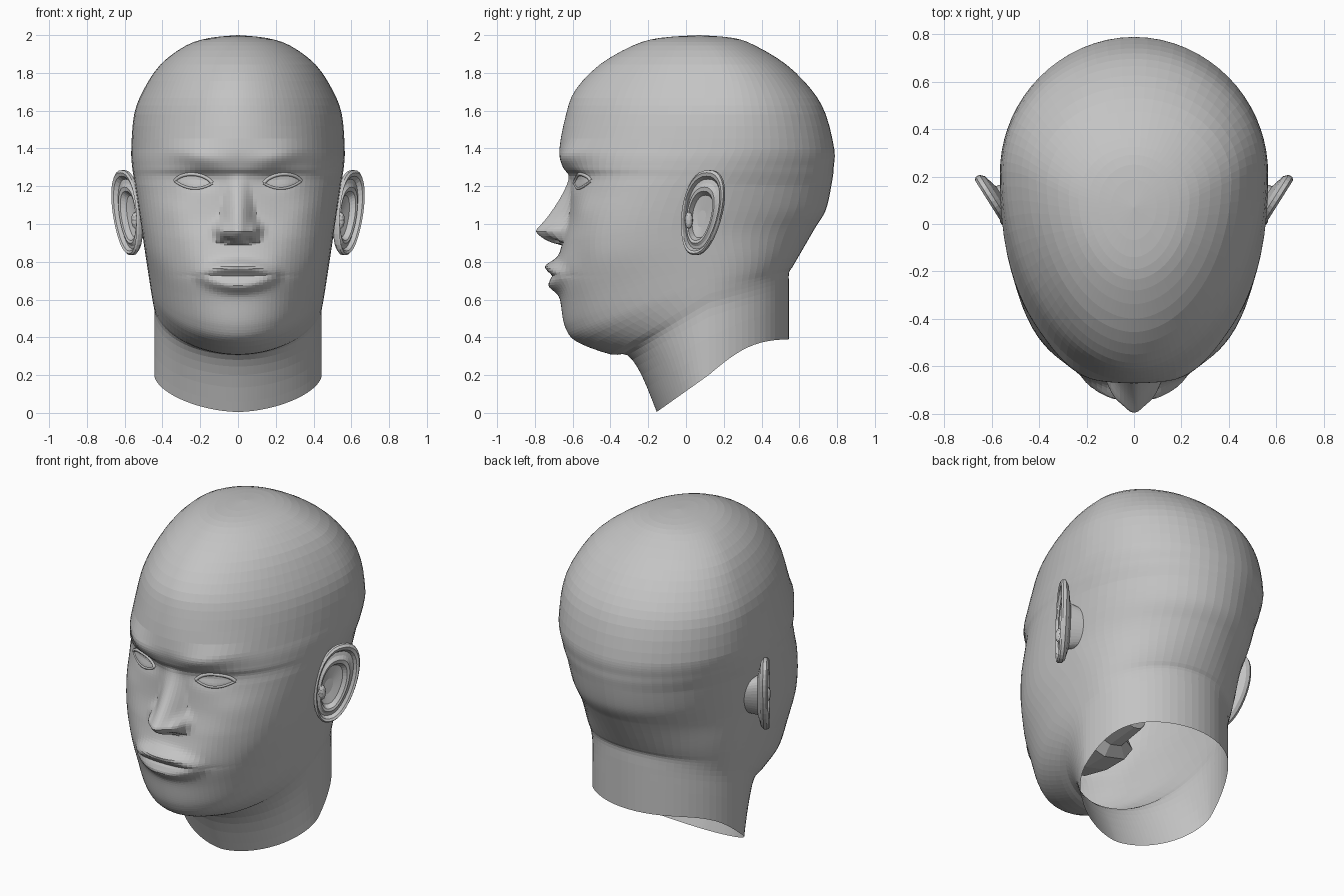
import bpy, bmesh, math
from mathutils import Vector
from mathutils.bvhtree import BVHTree

if "Cube" in bpy.data.objects:
    bpy.data.objects.remove(bpy.data.objects["Cube"], do_unlink=True)

GREY = (0.55, 0.55, 0.55, 1)
clay = bpy.data.materials.new("clay_grey")
clay.use_nodes = True
clay.diffuse_color = GREY
clay.node_tree.nodes["Principled BSDF"].inputs["Base Color"].default_value = GREY


def finish(bm, name):
    """Turn a bmesh into a named object with the clay material."""
    bmesh.ops.remove_doubles(bm, verts=bm.verts, dist=1e-5)
    bmesh.ops.recalc_face_normals(bm, faces=bm.faces)
    mesh = bpy.data.meshes.new(name)
    bm.to_mesh(mesh)
    mesh.materials.append(clay)
    bpy.context.collection.objects.link(bpy.data.objects.new(name, mesh))


def spline(before, start, end, after, f):
    """Smooth step from start to end for tuples of any length."""
    return [q + f * ((r - p) / 2 + f * (p - 2.5 * q + 2 * r - s / 2
            + f * (1.5 * (q - r) + (s - p) / 2)))
            for p, q, r, s in zip(before, start, end, after)]


def loft(bm, rings, closed=True):
    """Skin a list of rings with quads and return the vertex rows."""
    rows = [[bm.verts.new(point) for point in ring] for ring in rings]
    count = len(rows[0])
    for lower, upper in zip(rows, rows[1:]):
        for i in range(count if closed else count - 1):
            j = (i + 1) % count
            bm.faces.new((lower[i], lower[j], upper[j], upper[i]))
    return rows


def bell(value, centre, spread):
    return math.exp(-((value - centre) / spread) ** 2)


def clamp(value):
    return max(0, min(1, value))


def nose_relief(x, z):
    """Ridge growing downward to the tip, undercut at the base, with wings and nostrils."""
    base, top = .893 + x * x, 1.27
    if not base < z < top:
        return 0
    width = .06 + .2 * (top - z)
    under = clamp((z - base) / .065) ** .5
    height = .155 * clamp((top - z) / .3) ** 1.3
    ridge = height * clamp(1 - (x / width) ** 2) ** 1.8
    wings = .05 * bell(x, .092, .034) * bell(z, .965, .042)
    nostrils = .03 * bell(x, .055, .022) * bell(z, .912, .014)
    return under * (ridge + wings) - nostrils


def mouth_relief(x, z):
    """Two lips that meet at the corners, split by a crease."""
    lip = clamp(1 - (x / .235) ** 2)
    corner = .732
    mound = .032 * bell(z, corner, .08)
    upper = .045 * bell(z, corner + .045 * lip, .032)
    lower = .034 * bell(z, corner - .062 * lip, .034)
    crease = .01 * bell(x, 0, .2) * bell(z, corner - .005, .01)
    return lip * (mound + upper + lower) - crease


def eye_relief(x, z):
    """Brow ridge rising outward over a shallow socket."""
    brow = .024 * bell(x, .24, .14) * bell(z, 1.32 + .2 * x, .055)
    socket = .022 * bell(x, .2, .09) * bell(z, 1.24, .05)
    return brow - socket


def cheek_relief(x, z):
    bone = .015 * bell(x, .36, .1) * bell(z, 1.06, .09)
    hollow = .012 * bell(x, .33, .08) * bell(z, .8, .1)
    return bone - hollow


def relief(x, z):
    return sum(part(abs(x), z) for part in
               (nose_relief, mouth_relief, eye_relief, cheek_relief))


# Skull rings, level: height, front y, back y, half width
SKULL = [
    (2, .07, .07, 0), (1.985, -.14, .25, .15), (1.945, -.28, .365, .275),
    (1.845, -.455, .53, .41), (1.71, -.585, .665, .5), (1.58, -.635, .74, .55),
    (1.395, -.67, .785, .565), (1.3, -.65, .782, .56), (1.235, -.613, .775, .55),
]
# Face and neck rings, tilted: front z, front y, side z, back z
FACE = [
    (1.05, -.62, 1.09, 1.08), (.9, -.655, .98, .98), (.75, -.68, .9, .91),
    (.6, -.665, .82, .85), (.455, -.64, .74, .8), (.375, -.575, .7, .77),
    (.31, -.4, .63, .74), (.305, -.31, .55, .67), (.2, -.235, .4, .55),
    (.005, -.155, .2, .39),
]
keys = [(z, front, z, z, back, width) for z, front, back, width in SKULL]
for z, front, side_z, back_z in FACE:
    back = .545 + .58 * max(0, back_z - .74)
    width = .443 + .157 * max(0, side_z - .55)
    keys.append((z, front, side_z, back_z, back, width))

# Columns crowd toward the middle of the face
HALF = 46
angles = [math.pi * (i / HALF) ** 1.5 for i in range(HALF + 1)]
angles += [-a for a in angles[-2:0:-1]]


def head_ring(key):
    z_front, front, z_side, z_back, back, width = key
    neck = clamp(1 - z_front / .31)
    square = 1.93 + .67 * bell(z_front, .95, .38) - .2 * neck
    middle = (.12 - .09 * bell(z_front, .9, .3) + .1 * clamp((z_front - 1.2) / .2)
              - .15 * clamp((z_front - 1.58) / .42) ** 3)
    ring = []
    for angle in angles:
        x = width * math.sin(angle)
        if math.cos(angle) > 0:
            reach = clamp(1 - abs(math.sin(angle)) ** square) ** (1 / square)
            end_y, end_z, arch = front, z_front, 0
        else:
            reach = -math.cos(angle)
            end_y, end_z, arch = back, z_back, .055 * neck * math.sin(math.pi * reach)
        y = middle + (end_y - middle) * reach
        z = z_side + (end_z - z_side) * reach + arch
        if y < -.15:
            y -= relief(x, z)
        ring.append((x, y, z))
    return ring


# Head and neck: one open skin, with fine rows over the features
rings = []
last = len(keys) - 1
for i in range(last):
    four = [keys[max(0, min(last, i + step))] for step in (-1, 0, 1, 2)]
    top, bottom = keys[i][0], keys[i + 1][0]
    rows = max(3, round((top - bottom) / .013)) if .4 < top < 1.4 else 3
    rings += [head_ring(spline(*four, row / rows)) for row in range(rows)]
rings.append(head_ring(keys[last]))
head = bmesh.new()
loft(head, rings)
finish(head, "head_and_neck")
surface = BVHTree.FromBMesh(head)


def on_face(x, z, lift):
    hit = surface.ray_cast(Vector((x, -2, z)), Vector((0, 1, 0)))[0]
    return Vector((x, hit.y - lift, z))


# Mouth cavity inside the head, eight-sided, narrowing to an open throat
cavity = bmesh.new()
corners = [a * math.pi / 4 for a in range(8)]
loft(cavity, [[(r * math.cos(a), y, .7 + .6 * r * math.sin(a)) for a in corners]
              for y, r in ((-.55, .16), (-.4, .2), (-.25, .2), (-.2, .11), (0, .08))])
finish(cavity, "mouth_cavity")


# Eyes: almond patch with a lid along each edge
def eye_point(u, v):
    """u runs corner to corner, v from -1 (lower lid) to 1 (upper lid)."""
    opening = clamp(1 - u * u)
    height = .042 * opening ** .75 if v > 0 else .034 * opening
    return .235 + .1 * u, 1.222 + .006 * u + v * height


def lid(name, side, edge, radius):
    curve = bpy.data.curves.new(name, "CURVE")
    curve.dimensions = "3D"
    curve.bevel_depth = radius
    curve.bevel_resolution = 1
    path = curve.splines.new("POLY")
    path.points.add(12)
    for i, point in enumerate(path.points):
        x, z = eye_point(i / 6 - 1, edge)
        point.co = (*on_face(side * x, z, .002), 1)
    curve.materials.append(clay)
    bpy.context.collection.objects.link(bpy.data.objects.new(name, curve))


# Ears: egg outline lofted through steps of scale and outward offset
EAR_STEPS = [(.45, -.12), (.55, -.045), (.9, -.028), (1, -.012), (1, .006), (.95, .016),
             (.88, .01), (.82, -.012), (.74, -.008), (.66, .004), (.58, 0), (.5, -.03),
             (.2, -.04)]


def ear_ring(side, scale, offset):
    """Smaller rings slide forward and down, so the rim is widest at the top and back."""
    ring = []
    for i in range(36):
        c, s = math.cos(i * math.pi / 18), math.sin(i * math.pi / 18)
        wide = math.copysign(abs(c) ** .85, c)
        y = .085 - .03 * (1 - scale) + scale * (.037 * s + .104 * wide * (1 + .12 * s))
        z = 1.06 - .04 * (1 - scale) + scale * .225 * s
        ring.append((side * (.535 + .63 * y + .85 * offset), y - .53 * offset, z))
    return ring


for side, label in ((1, "left"), (-1, "right")):
    eye = bmesh.new()
    patch = []
    for v in (j / 3 - 1 for j in range(7)):
        row = []
        for u in (i / 6 - 1 for i in range(13)):
            x, z = eye_point(u, v)
            row.append(on_face(side * x, z, .003 + .008 * (1 - u * u) * (1 - v * v)))
        patch.append(row)
    loft(eye, patch, closed=False)
    finish(eye, label + "_eye")
    lid(label + "_upper_lid", side, 1, .01)
    lid(label + "_lower_lid", side, -1, .007)

    ear = bmesh.new()
    ear.faces.new(loft(ear, [ear_ring(side, *step) for step in EAR_STEPS])[-1])
    # tragus in front of the ear canal
    for v in bmesh.ops.create_icosphere(ear, subdivisions=2, radius=1)["verts"]:
        v.co = (side * (.545 + .02 * v.co.x), .015 + .022 * v.co.y, 1.02 + .045 * v.co.z)
    finish(ear, label + "_ear")
